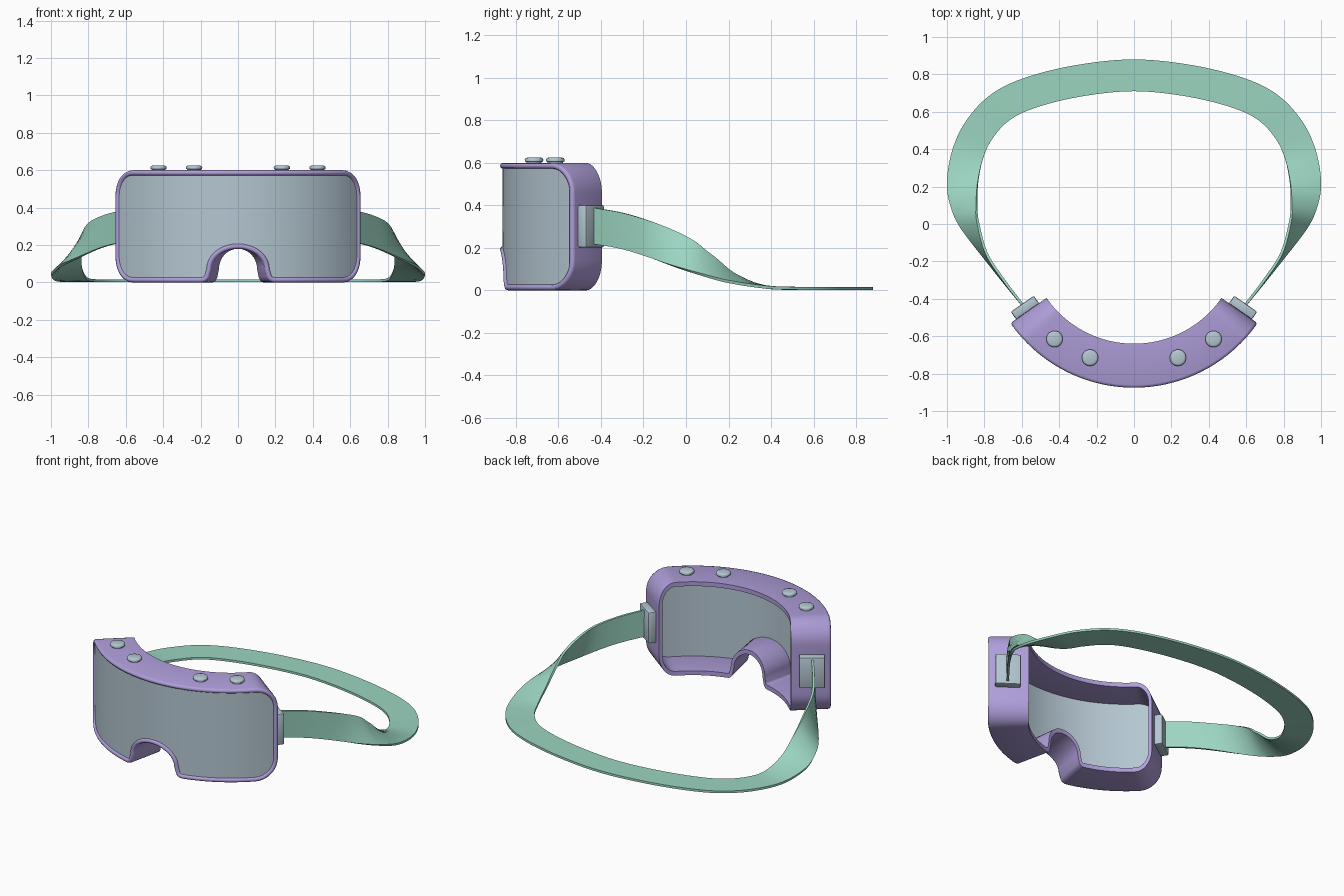
import bpy, bmesh, math
from mathutils import Vector, Matrix

cube = bpy.data.objects.get("Cube")
if cube:
    bpy.data.objects.remove(cube, do_unlink=True)

CENTER_Y = -0.07          # axis of the curved mask
R_OUT, R_IN = 0.805, 0.57  # front and back radius of the mask
HALF = 0.775              # half arc length along the front
HEIGHT = 0.6
END = HALF / R_OUT        # angle of the mask's side walls


def material(name, color):
    m = bpy.data.materials.new(name)
    m.use_nodes = True
    m.diffuse_color = (*color, 1)
    m.node_tree.nodes["Principled BSDF"].inputs["Base Color"].default_value = (*color, 1)
    return m


purple = material("soft purple", (0.43, 0.34, 0.70))
green = material("mint green", (0.33, 0.66, 0.53))
grey = material("pale blue grey", (0.46, 0.57, 0.64))


def finish(bm, name, mat, angle=35):
    bmesh.ops.recalc_face_normals(bm, faces=bm.faces)
    mesh = bpy.data.meshes.new(name)
    bm.to_mesh(mesh)
    bm.free()
    mesh.materials.append(mat)
    obj = bpy.data.objects.new(name, mesh)
    bpy.context.collection.objects.link(obj)
    bpy.ops.object.select_all(action='DESELECT')
    obj.select_set(True)
    bpy.context.view_layer.objects.active = obj
    bpy.ops.object.shade_smooth_by_angle(angle=math.radians(angle))
    return obj


def loft(bm, rings, closed):
    """Skin a list of equal closed rings, joined end to end or capped."""
    rows = [[bm.verts.new(p) for p in ring] for ring in rings]
    n = len(rows[0])
    for i in range(len(rows) if closed else len(rows) - 1):
        a, b = rows[i], rows[(i + 1) % len(rows)]
        for j in range(n):
            k = (j + 1) % n
            bm.faces.new((a[j], a[k], b[k], b[j]))
    if not closed:
        bm.faces.new(rows[0])
        bm.faces.new(rows[-1])


def bend(s, r, z):
    """Wrap arc length s and radius r around the mask's axis."""
    a = s / R_OUT
    return Vector((r * math.sin(a), CENTER_Y - r * math.cos(a), z))


def arc(cx, cz, rx, rz, start, stop, steps):
    angles = [math.radians(start + (stop - start) * i / steps) for i in range(steps + 1)]
    return [Vector((cx + rx * math.cos(a), cz + rz * math.sin(a))) for a in angles]


def mask_outline():
    """Rounded rectangle with a nose arch, unrolled flat."""
    rad = 0.14
    half = arc(0, 0.07, 0.145, 0.11, 90, 0, 14)
    half += arc(0.2, 0.04, 0.045, 0.04, 190, 270, 5)
    half += arc(HALF - rad, rad, rad, rad, -90, 0, 10)
    half += arc(HALF - rad, HEIGHT - rad, rad, rad, 0, 90, 10)
    half.append(Vector((0, HEIGHT)))
    half[0].x = 0
    pts = half + [Vector((-p.x, p.y)) for p in reversed(half[1:-1])]
    dense = []
    for p, q in zip(pts, pts[1:] + pts[:1]):
        steps = max(1, math.ceil((q - p).length / 0.03))
        dense += [p.lerp(q, i / steps) for i in range(steps)]
    return dense


def inset(pts, d):
    out = []
    for i, p in enumerate(pts):
        t = (pts[(i + 1) % len(pts)] - pts[i - 1]).normalized()
        out.append(p + Vector((-t.y, t.x)) * d)
    return out


# Frame: thin wall around the outline with a rounded front rim
outline = mask_outline()
section = [(R_IN, 0), (0.79, 0), (0.801, 0.004), (R_OUT, 0.014),
           (0.801, 0.024), (0.79, 0.028), (R_IN, 0.028)]
bm = bmesh.new()
loft(bm, [[bend(p.x, r, p.y) for p in inset(outline, d)] for r, d in section], True)
finish(bm, "frame", purple, 50)

# Lens: flat sheet sliced into strips, then wrapped
bm = bmesh.new()
sheet = bm.faces.new([bm.verts.new((p.x, 0.793, p.y)) for p in inset(outline, 0.015)])
back = bmesh.ops.extrude_face_region(bm, geom=[sheet], use_keep_orig=True)["geom"]
for v in back:
    if isinstance(v, bmesh.types.BMVert):
        v.co.y -= 0.02
CUTS = 56
for i in range(1, CUTS):
    s = HALF * (2 * i / CUTS - 1) + 0.0007
    bmesh.ops.bisect_plane(bm, geom=bm.verts[:] + bm.edges[:] + bm.faces[:],
                           plane_co=(s, 0, 0), plane_no=(1, 0, 0))
for v in bm.verts:
    v.co = bend(*v.co)
bmesh.ops.triangulate(bm, faces=[f for f in bm.faces if len(f.verts) > 4])
finish(bm, "lens", grey)

# Buckles on the side walls and round buttons on top
for side, label in ((1, "left"), (-1, "right")):
    bm = bmesh.new()
    bmesh.ops.create_cube(bm, size=1)
    bmesh.ops.scale(bm, vec=(0.15, 0.05, 0.2), verts=bm.verts)
    bmesh.ops.bevel(bm, geom=bm.edges[:], offset=0.008, segments=2,
                    profile=0.5, affect='EDGES')
    turn = Matrix.Rotation(side * (END - math.pi / 2), 4, 'Z')
    place = Matrix.Translation((side * 0.583, -0.447, 0.302))
    bmesh.ops.transform(bm, matrix=place @ turn, verts=bm.verts)
    finish(bm, label + "_buckle", grey)

    for x, y, which in ((0.235, -0.715, "inner"), (0.425, -0.615, "outer")):
        profile = [(0.036, 0.59), (0.036, 0.604), (0.043, 0.607), (0.044, 0.616),
                   (0.04, 0.622), (0.032, 0.625)]
        bm = bmesh.new()
        ring = [2 * math.pi * i / 32 for i in range(32)]
        loft(bm, [[(side * x + r * math.cos(a), y + r * math.sin(a), z) for a in ring]
                  for r, z in profile], False)
        finish(bm, f"{label}_{which}_button", grey, 50)

# Strap: upright at the buckles, twisting to lie flat behind (x, y, z, twist)
half = [Vector(p) for p in (
    (0.59, -0.44, 0.305, 0), (0.7, -0.3, 0.28, 2), (0.8, -0.16, 0.237, 8),
    (0.88, 0, 0.172, 34), (0.908, 0.1, 0.12, 54), (0.917, 0.22, 0.06, 74),
    (0.89, 0.37, 0.018, 87), (0.83, 0.5, 0.01, 90), (0.72, 0.62, 0.01, 90),
    (0.56, 0.7, 0.01, 90), (0.3, 0.765, 0.01, 90), (0, 0.795, 0.01, 90))]
path = half + [Vector((-p[0], p[1], p[2], p[3])) for p in reversed(half[:-1])]
path = [path[0] * 2 - path[1]] + path + [path[-1] * 2 - path[-2]]
smooth = []
STEPS = 6
for a, b, c, d in zip(path, path[1:], path[2:], path[3:]):
    for i in range(STEPS):
        t = i / STEPS
        smooth.append(0.5 * (2 * b + (c - a) * t + (2 * a - 5 * b + 4 * c - d) * t * t
                             + (3 * b - a - 3 * c + d) * t ** 3))
smooth.append(path[-2])
rings = []
for i, p in enumerate(smooth):
    along = (smooth[min(i + 1, len(smooth) - 1)] - smooth[max(i - 1, 0)]).to_3d().normalized()
    inward = Vector((-along.y, along.x, 0)).normalized()
    twist = math.radians(min(p[3], 90))
    wide = Vector((0, 0, 1)) * math.cos(twist) + inward * math.sin(twist)
    thick = along.cross(wide).normalized() * 0.007
    wide *= 0.085
    mid = p.to_3d()
    rings.append([mid + wide * u + thick * v
                  for u, v in ((-1, -1), (0, -1), (1, -1), (1, 1), (0, 1), (-1, 1))])
bm = bmesh.new()
loft(bm, rings, False)
finish(bm, "strap", green)
